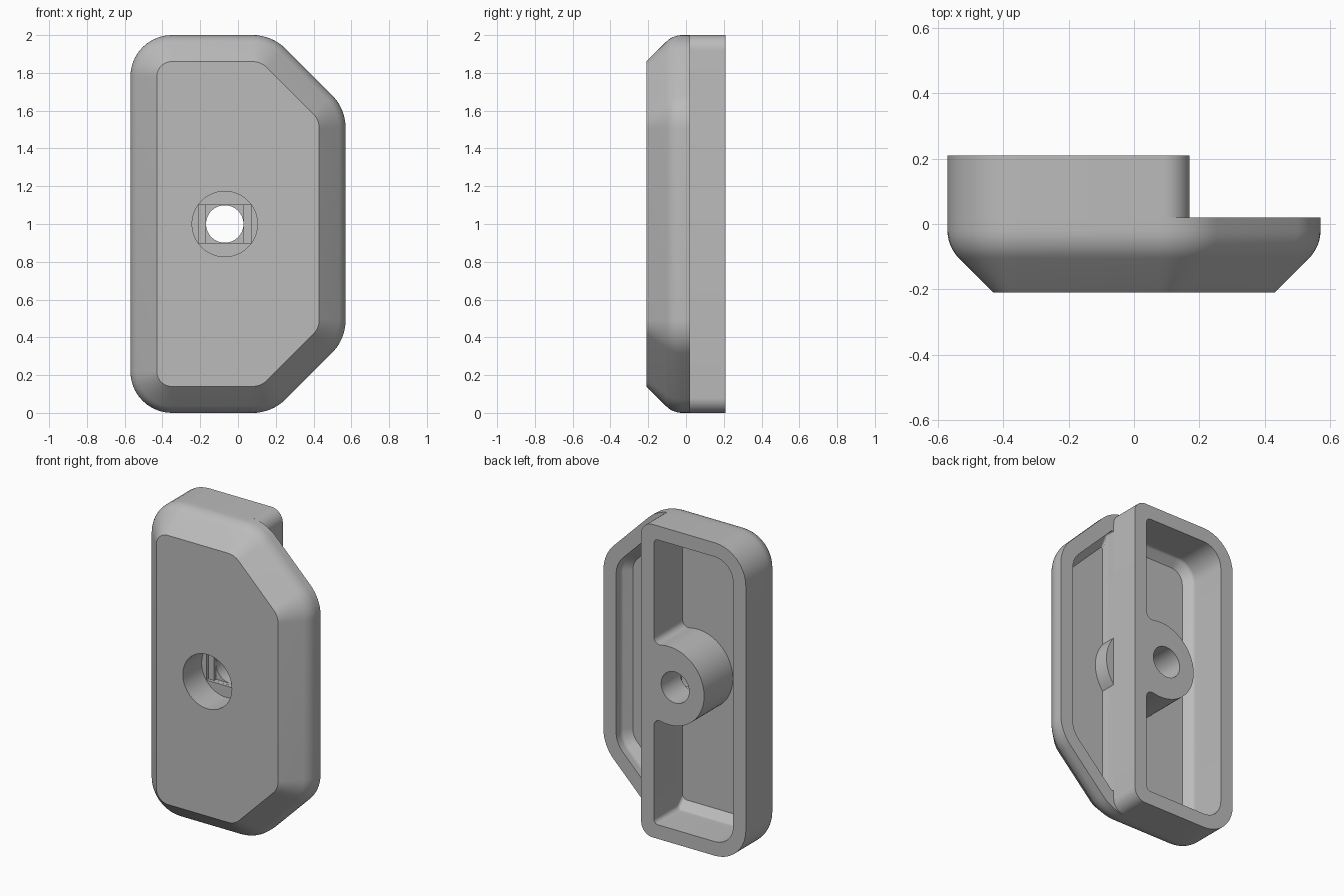
import bpy, bmesh, math
from mathutils import Vector

cube = bpy.data.objects.get("Cube")
if cube:
    bpy.data.objects.remove(cube, do_unlink=True)

grey = bpy.data.materials.new("plain grey")
grey.use_nodes = True
colour = (0.5, 0.5, 0.5, 1)
grey.diffuse_color = colour
grey.node_tree.nodes["Principled BSDF"].inputs["Base Color"].default_value = colour


def rounded(corners, radii, seg=10):
    """Round every corner of a convex outline in x, z."""
    pts = []
    n = len(corners)
    for i, r in enumerate(radii):
        p = Vector(corners[i])
        a = (Vector(corners[i - 1]) - p).normalized()
        b = (Vector(corners[(i + 1) % n]) - p).normalized()
        half = a.angle(b) / 2
        centre = p + (a + b).normalized() * r / math.sin(half)
        start = p + a * r / math.tan(half) - centre
        end = p + b * r / math.tan(half) - centre
        a0 = math.atan2(start.y, start.x)
        turn = (math.atan2(end.y, end.x) - a0 + math.pi) % (2 * math.pi) - math.pi
        for k in range(seg + 1):
            t = a0 + turn * k / seg
            pts.append((centre.x + r * math.cos(t), centre.y + r * math.sin(t)))
    return pts


def arc(cx, cz, r, a0, a1, seg):
    return [(cx + r * math.cos(a0 + (a1 - a0) * k / seg),
             cz + r * math.sin(a0 + (a1 - a0) * k / seg)) for k in range(seg + 1)]


def loft(name, rings, caps=True):
    """Skin a list of (y, outline) rings."""
    bm = bmesh.new()
    loops = [[bm.verts.new((x, y, z)) for x, z in pts] for y, pts in rings]
    for low, high in zip(loops, loops[1:]):
        for i in range(len(low)):
            bm.faces.new((low[i - 1], low[i], high[i], high[i - 1]))
    if caps:
        bm.faces.new(loops[0])
        bm.faces.new(loops[-1])
    bmesh.ops.recalc_face_normals(bm, faces=bm.faces)
    mesh = bpy.data.meshes.new(name)
    bm.to_mesh(mesh)
    bm.free()
    mesh.materials.append(grey)
    obj = bpy.data.objects.new(name, mesh)
    bpy.context.collection.objects.link(obj)
    return obj


def activate(obj):
    bpy.ops.object.select_all(action='DESELECT')
    obj.select_set(True)
    bpy.context.view_layer.objects.active = obj


def cut(obj, cutters):
    activate(obj)
    for c in cutters:
        mod = obj.modifiers.new("cut", 'BOOLEAN')
        mod.operation = 'DIFFERENCE'
        mod.solver = 'EXACT'
        mod.object = c
        bpy.ops.object.modifier_apply(modifier=mod.name)


def mirrored(lower):
    """Complete a lower half outline by mirroring it about mid height."""
    return lower + [(x, 2 - z) for x, z in reversed(lower)]


# Outlines, each inset by i from the outer surface
def cap_outline(i):
    s = 0.414 * i
    return rounded(mirrored([(-0.57 + i, i), (0.18 - s, i), (0.57 - i, 0.39 + s)]),
                   [0.22 - i, 0.25 - i, 0.25 - i, 0.25 - i, 0.25 - i, 0.22 - i])


def block_outline(i, right, corner):
    return rounded(mirrored([(-0.57 + i, i), (right, i)]),
                   [0.22 - i, corner, corner, 0.22 - i])


def side_pocket_outline(i):
    s = 0.414 * i
    return rounded(mirrored([(0.17, 1.414 * i - 0.01), (0.57 - i, 0.39 + s)]),
                   [0.01, 0.25 - i, 0.25 - i, 0.01])


def shoulder(r, wall):
    """Curve from the straight wall to the 45 degree slope: (y, inset)."""
    return [(-0.02 - r * math.sin(t), wall + r * (1 - math.cos(t)))
            for t in (math.pi / 4 * k / 6 for k in range(6, -1, -1))]


# Faceplate with sloped edge
outer = [(-0.21, 0.14)] + shoulder(0.12, 0) + [(0.02, 0)]
cap = loft("faceplate", [(y, cap_outline(i)) for y, i in outer])

# Pockets behind the faceplate
inner = [(-0.08, 0.138)] + shoulder(0.03, 0.09) + [(0.1, 0.09)]
main_pocket = loft("main_pocket_cutter", [(y, block_outline(i, 0.08, 0.03)) for y, i in inner])
side_pocket = loft("side_pocket_cutter", [(y, side_pocket_outline(i)) for y, i in inner])
cut(cap, [main_pocket, side_pocket])

# Raised rear frame, open in the middle
outside = block_outline(0, 0.17, 0.08)
inside = block_outline(0.09, 0.08, 0.03)
frame = loft("rear_frame", [(0.02, outside), (0.21, outside), (0.21, inside), (0.02, inside)], False)

# Screw boss, blended into the dividing wall with fillets
bx, br, fillet, wall = -0.025, 0.25, 0.04, 0.08
fx = wall - fillet
fz = math.sqrt((br + fillet) ** 2 - (fx - bx) ** 2)
ang = math.atan2(fz, fx - bx)
top_fillet = arc(fx, 1 + fz, fillet, 0, ang - math.pi, 8)
low_fillet = [(x, 2 - z) for x, z in reversed(top_fillet)]
body = arc(bx, 1, br, ang, 2 * math.pi - ang, 48)[1:-1]
profile = top_fillet + body + low_fillet
boss = loft("screw_boss", [(-0.08, profile), (0.21, profile)])

# Part of the boss that shows in the side pocket
edge = math.acos((0.12 - bx) / br)
segment = arc(bx, 1, br, -edge, edge, 20)
boss_side = loft("boss_side", [(-0.09, segment), (0.02, segment)])

# Stepped screw hole: counterbore, slot, square, round hole
hx = -0.07


def box(w, h):
    return [(hx - w, 1 - h), (hx + w, 1 - h), (hx + w, 1 + h), (hx - w, 1 + h)]


def disc(r):
    return arc(hx, 1, r, 0, 2 * math.pi, 64)[:-1]


steps = [(-0.3, -0.02, disc(0.173)), (-0.04, 0.0, box(0.14, 0.1)),
         (-0.05, 0.02, box(0.1, 0.0995)), (-0.06, 0.3, disc(0.099))]
bores = [loft("bore_cutter", [(a, p), (b, p)]) for a, b, p in steps]
cut(cap, bores)
cut(boss, bores)

for c in bores + [main_pocket, side_pocket]:
    bpy.data.objects.remove(c, do_unlink=True)

for obj in (cap, frame, boss, boss_side):
    activate(obj)
    bpy.ops.object.shade_smooth_by_angle(angle=math.radians(30))
